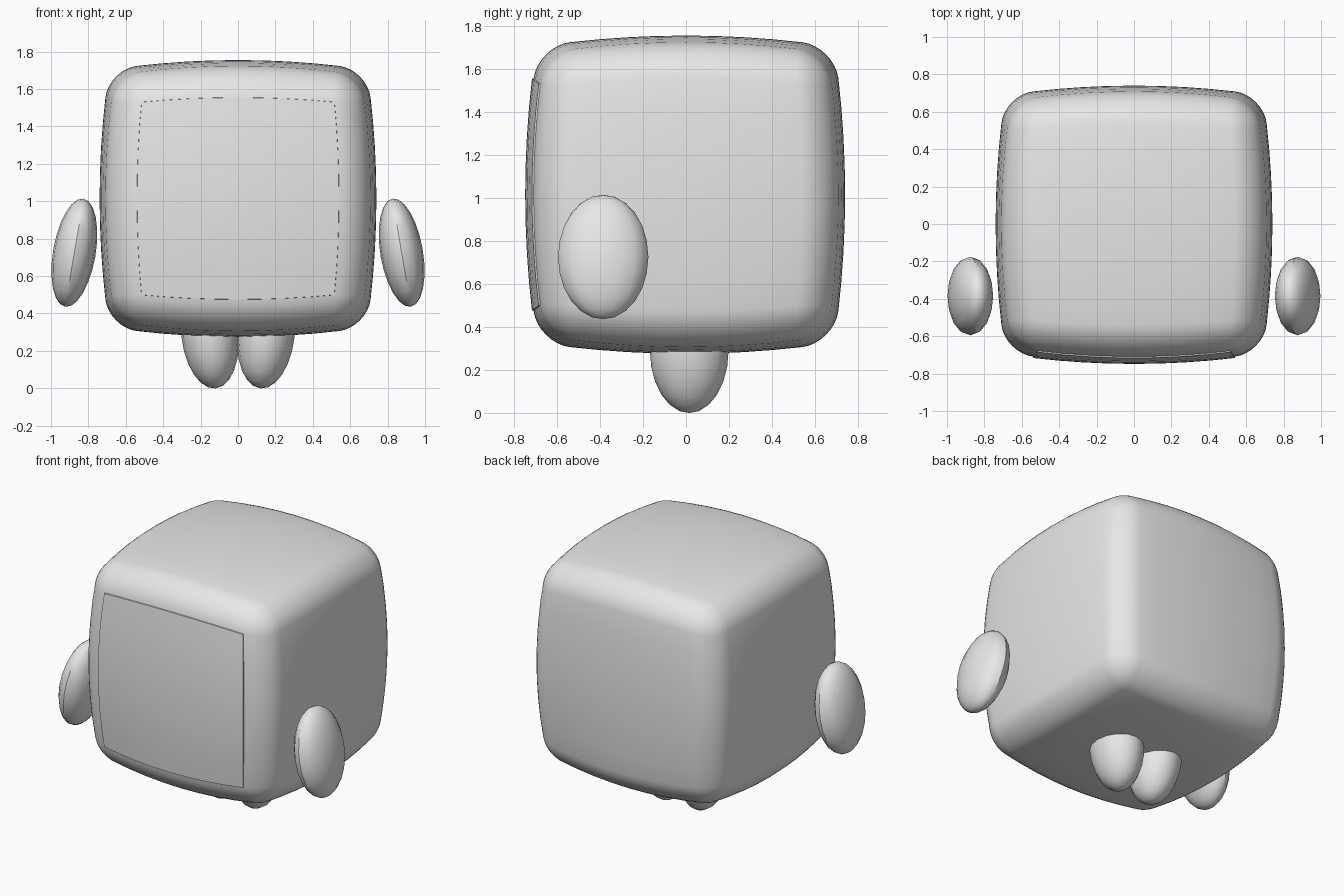
import bpy, bmesh, math
from mathutils import Vector, Matrix

if "Cube" in bpy.data.objects:
    bpy.data.objects.remove(bpy.data.objects["Cube"])

grey = bpy.data.materials.new("plain grey")
grey.diffuse_color = (0.8, 0.8, 0.8, 1)
grey.use_nodes = True
grey.node_tree.nodes["Principled BSDF"].inputs["Base Color"].default_value = grey.diffuse_color

INNER, ROUND, HALF = 0.58, 0.16, 0.74   # flat half-size, edge radius, half-size
CENTRE_Z = 1.015
ARC, FLAT = 4, 8                        # segments per rounded edge / flat face


def finish(name, bm):
    bmesh.ops.recalc_face_normals(bm, faces=bm.faces)
    mesh = bpy.data.meshes.new(name)
    bm.to_mesh(mesh)
    bm.free()
    mesh.materials.append(grey)
    obj = bpy.data.objects.new(name, mesh)
    bpy.context.collection.objects.link(obj)
    bpy.ops.object.select_all(action='DESELECT')
    obj.select_set(True)
    bpy.context.view_layer.objects.active = obj
    bpy.ops.object.shade_smooth_by_angle(angle=math.radians(35))
    return obj


def grid_position(t):
    """Map an even grid step to flat spacing plus rounded-edge spacing."""
    i = abs(t) * (ARC + FLAT / 2)
    if i <= FLAT / 2 + 1e-4:
        value = INNER * i / (FLAT / 2)
    else:
        value = INNER + ROUND * math.tan((i - FLAT / 2) / ARC * math.pi / 4)
    return math.copysign(value, t)


# Pillow-shaped cube body with a slightly raised front panel
bm = bmesh.new()
bmesh.ops.create_cube(bm, size=2)
bmesh.ops.subdivide_edges(bm, edges=bm.edges[:], cuts=2 * ARC + FLAT - 1, use_grid_fill=True)
for v in bm.verts:
    p = Vector([grid_position(c) for c in v.co])
    core = Vector([max(-INNER, min(INNER, c)) for c in p])
    v.co = core + (p - core).normalized() * ROUND

panel = [f for f in bm.faces if all(
    v.co.y < -HALF + 0.001 and max(abs(v.co.x), abs(v.co.z)) < INNER + 0.001 for v in f.verts)]
raised = bmesh.ops.extrude_face_region(bm, geom=panel)["geom"]
bmesh.ops.delete(bm, geom=panel, context='FACES')
for v in raised:
    if isinstance(v, bmesh.types.BMVert):
        v.co.y -= 0.008

# Bulge every side outwards
for v in bm.verts:
    x, y, z = v.co
    k = 0.125
    v.co = (x * (1 - k * (y * y + z * z)),
            y * (1 - k * (x * x + z * z)),
            z * (1 - k * (x * x + y * y)) + CENTRE_Z)
finish("body", bm)


def ellipsoid(name, centre, radii, tilt):
    bm = bmesh.new()
    bmesh.ops.create_uvsphere(bm, u_segments=16, v_segments=12, radius=1)
    matrix = (Matrix.Translation(centre) @ Matrix.Rotation(tilt, 4, 'Y')
              @ Matrix.Diagonal((*radii, 1)))
    bmesh.ops.transform(bm, matrix=matrix, verts=bm.verts)
    finish(name, bm)


# Floating hands and stubby feet, mirrored left and right
for side, label in ((1, "right"), (-1, "left")):
    ellipsoid(label + "_hand", (side * 0.875, -0.385, 0.725),
              (0.114, 0.21, 0.293), -side * math.radians(9.7))
    ellipsoid(label + "_foot", (side * 0.15, 0.015, 0.29),
              (0.153, 0.183, 0.292), side * math.radians(6))
